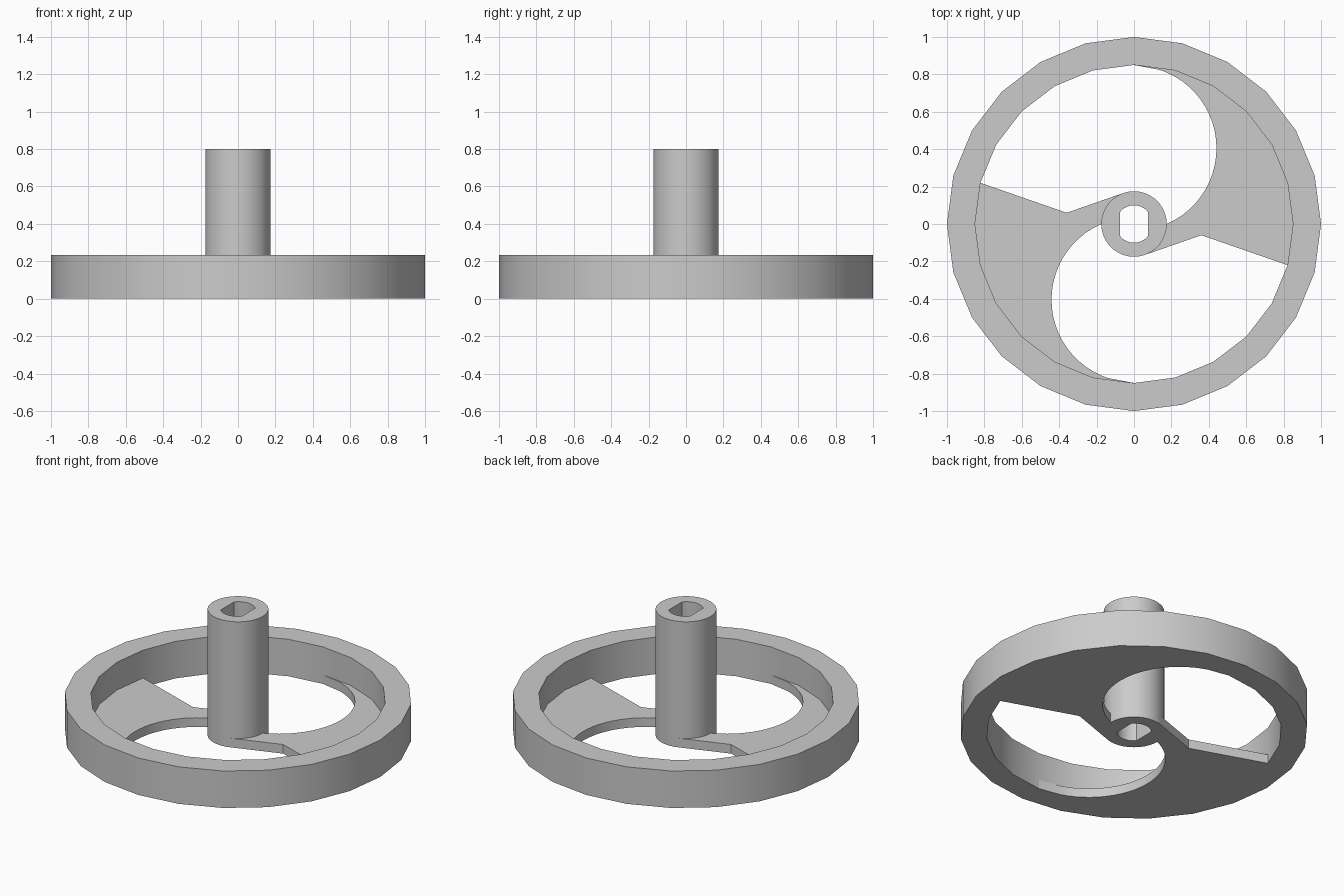
import bpy, bmesh
from math import sin, cos, radians

cube = bpy.data.objects.get("Cube")
if cube:
    bpy.data.objects.remove(cube)

grey = bpy.data.materials.new("light grey")
grey.use_nodes = True
colour = (0.6, 0.6, 0.6, 1)
grey.diffuse_color = colour
grey.node_tree.nodes["Principled BSDF"].inputs["Base Color"].default_value = colour

RIM_INNER, HUB_R = 0.85, 0.175


def polar(r, deg, cy=0.0):
    return (r * cos(radians(deg)), cy + r * sin(radians(deg)))


def circle(r, step):
    return [polar(r, a) for a in range(0, 360, step)]


def finish(name, bm):
    bmesh.ops.recalc_face_normals(bm, faces=bm.faces)
    mesh = bpy.data.meshes.new(name)
    bm.to_mesh(mesh)
    bm.free()
    mesh.materials.append(grey)
    obj = bpy.data.objects.new(name, mesh)
    bpy.context.collection.objects.link(obj)
    bpy.ops.object.select_all(action="DESELECT")
    obj.select_set(True)
    bpy.context.view_layer.objects.active = obj
    bpy.ops.object.shade_smooth_by_angle(angle=radians(30))


def tube(name, outer, inner, height):
    """Upright tube between two loops with equal point counts."""
    bm = bmesh.new()
    loops = [[bm.verts.new((x, y, z)) for x, y in pts]
             for pts, z in ((outer, 0), (outer, height), (inner, height), (inner, 0))]
    n = len(outer)
    for k in range(4):
        a, b = loops[k], loops[(k + 1) % 4]
        for i in range(n):
            j = (i + 1) % n
            bm.faces.new((a[i], a[j], b[j], b[i]))
    finish(name, bm)


def plate(name, outline, height):
    """Flat slab extruded from an outline."""
    bm = bmesh.new()
    face = bm.faces.new([bm.verts.new((x, y, 0)) for x, y in outline])
    top = bmesh.ops.extrude_face_region(bm, geom=[face], use_keep_orig=True)["geom"]
    bmesh.ops.translate(bm, vec=(0, 0, height),
                        verts=[v for v in top if isinstance(v, bmesh.types.BMVert)])
    bmesh.ops.triangulate(bm, faces=[f for f in bm.faces if len(f.verts) > 4])
    finish(name, bm)


# Rim
tube("rim", circle(1, 15), circle(RIM_INNER, 15), 0.235)

# Hub with a bore that has two flat sides
bore = [(max(-0.074, min(0.074, x)), y) for x, y in circle(0.1, 10)]
tube("hub", circle(HUB_R, 10), bore, 0.8)

# Swept web: rim edge, round cutout, hub edge, kinked straight edge
web = [polar(RIM_INNER, a) for a in range(-15, 91, 15)]
web += [polar(0.441, a, 0.405) for a in range(72, -66, -6)]
web += [polar(HUB_R, a) for a in range(0, -71, -10)]
web.append((0.36, -0.06))
for side, sign in (("left", 1), ("right", -1)):
    plate(side + "_web", [(sign * x, sign * y) for x, y in web], 0.058)
